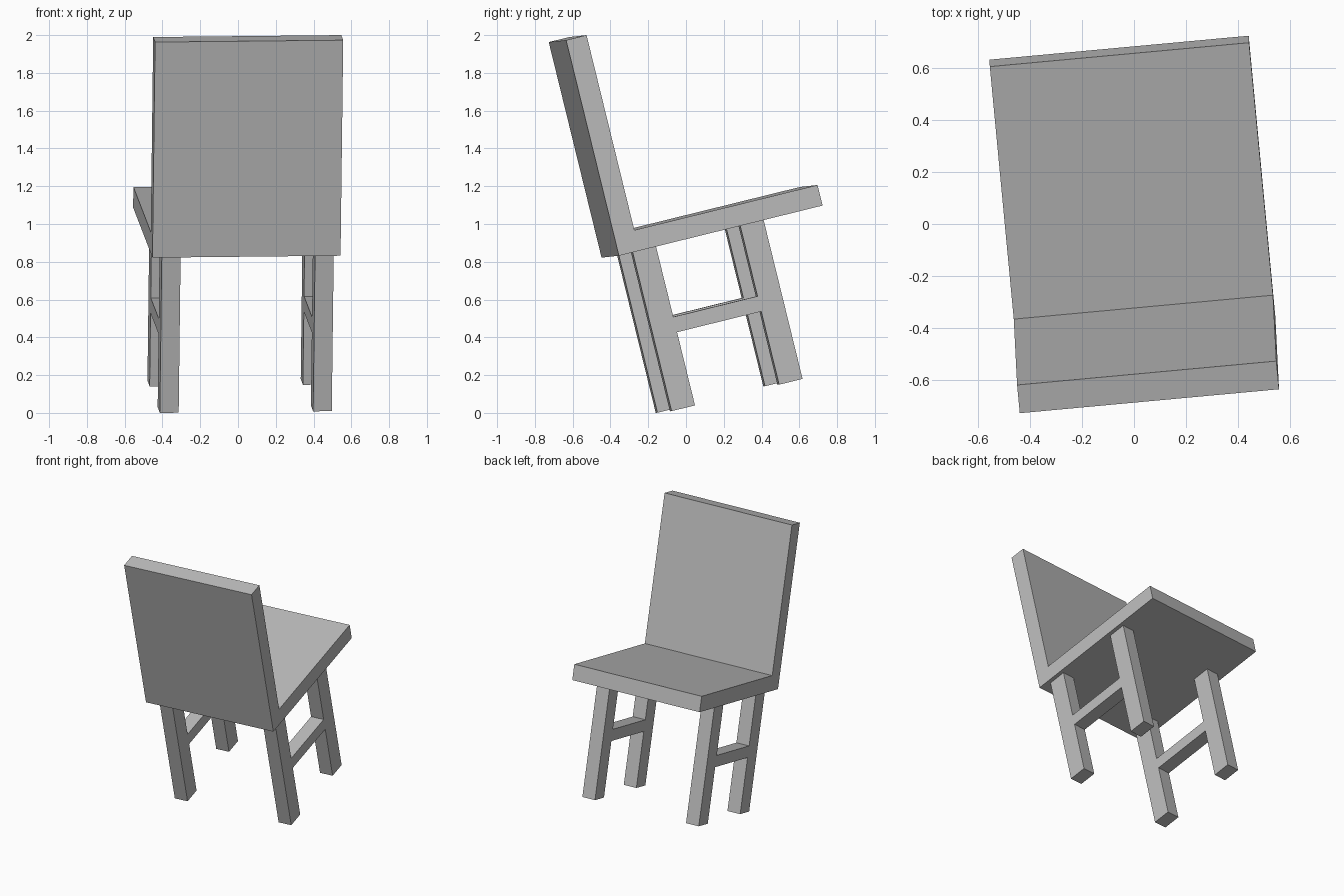
import bpy
import bmesh
from mathutils import Vector, Matrix

cube = bpy.data.objects.get("Cube")
if cube:
    bpy.data.objects.remove(cube, do_unlink=True)

# One plain grey for the whole chair
grey = bpy.data.materials.new("plain grey")
grey.use_nodes = True
colour = (0.5, 0.5, 0.5, 1)
grey.diffuse_color = colour
grey.node_tree.nodes["Principled BSDF"].inputs["Base Color"].default_value = colour

# The chair leans back and is turned slightly: width, depth and up axes
up = Vector((0.012, -0.238, 0.971)).normalized()
width = Vector((0.9957, 0.092, 0.010))
width = (width - up * width.dot(up)).normalized()
depth = up.cross(width)
pose = Matrix((width, depth, up)).transposed().to_4x4()
pose.translation = (0.045, -0.401, 0.827)


def extrude_profile(name, profile, x0, x1):
    """Extrude a (depth, height) outline across the width."""
    bm = bmesh.new()
    face = bm.faces.new([bm.verts.new((x0, y, z)) for y, z in profile])
    geom = bmesh.ops.extrude_face_region(bm, geom=[face])["geom"]
    verts = [g for g in geom if isinstance(g, bmesh.types.BMVert)]
    bmesh.ops.translate(bm, verts=verts, vec=(x1 - x0, 0, 0))
    bmesh.ops.recalc_face_normals(bm, faces=bm.faces)
    mesh = bpy.data.meshes.new(name)
    bm.to_mesh(mesh)
    bm.free()
    mesh.materials.append(grey)
    obj = bpy.data.objects.new(name, mesh)
    obj.matrix_world = pose
    bpy.context.collection.objects.link(obj)


# Seat and backrest as one L-shaped slab
thick, seat_end, back_top = 0.112, 1.115, 1.175
extrude_profile("seat_and_backrest",
                [(0, 0), (seat_end, 0), (seat_end, thick),
                 (thick, thick), (thick, back_top), (0, back_top)], -0.5, 0.5)

# Each side: rear leg, front leg and the rail between them as an H
r0, r1, f0, f1 = 0.078, 0.206, 0.667, 0.795
foot, rail_low, rail_high = -0.866, -0.467, -0.384
side = [(r0, foot), (r1, foot), (r1, rail_low), (f0, rail_low),
        (f0, foot), (f1, foot), (f1, 0), (f0, 0),
        (f0, rail_high), (r1, rail_high), (r1, 0), (r0, 0)]
extrude_profile("left_legs_and_rail", side, 0.372, 0.471)
extrude_profile("right_legs_and_rail", side, -0.443, -0.343)
